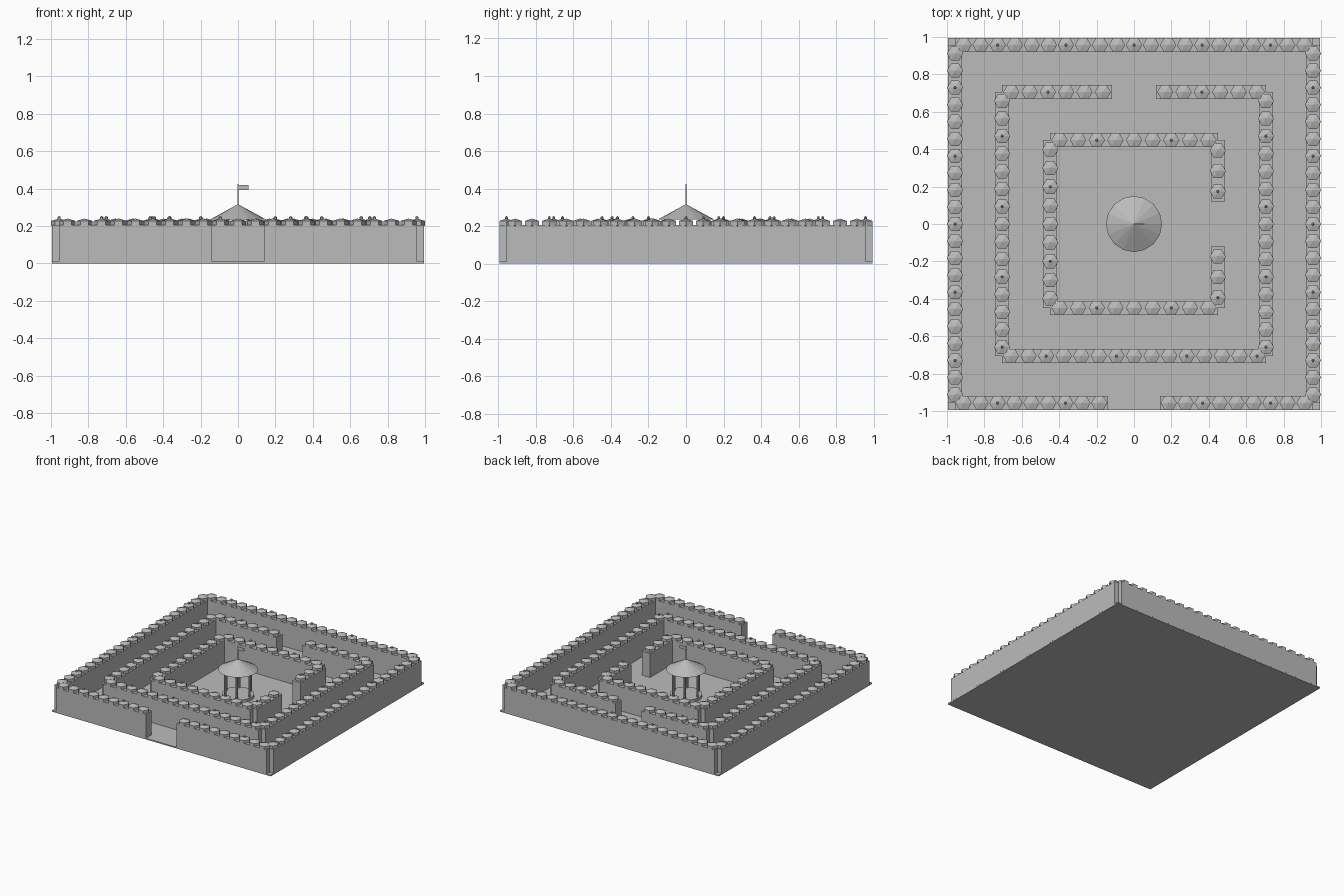
import bpy
import bmesh
from math import sin, cos, pi
from mathutils import Vector

old = bpy.data.objects.get("Cube")
if old:
    bpy.data.objects.remove(old, do_unlink=True)

stone = bpy.data.materials.new("plain_grey")
stone.use_nodes = True
stone.diffuse_color = (0.5, 0.5, 0.5, 1)
stone.node_tree.nodes["Principled BSDF"].inputs["Base Color"].default_value = (0.5, 0.5, 0.5, 1)

FLOOR, WALL_TOP, THICK = 0.01, 0.206, 0.075


def finish(name, bm):
    bmesh.ops.recalc_face_normals(bm, faces=bm.faces)
    mesh = bpy.data.meshes.new(name)
    bm.to_mesh(mesh)
    bm.free()
    mesh.materials.append(stone)
    obj = bpy.data.objects.new(name, mesh)
    bpy.context.collection.objects.link(obj)
    return obj


def add_box(bm, low, high):
    low, high = Vector(low), Vector(high)
    new = bmesh.ops.create_cube(bm, size=1)["verts"]
    bmesh.ops.scale(bm, vec=high - low, verts=new)
    bmesh.ops.translate(bm, vec=(low + high) / 2, verts=new)


def add_turned(bm, profile, sides, x=0, y=0):
    """Turn (radius, z) points about a vertical axis; zero radius makes a pole."""
    rings = []
    for r, z in profile:
        count = sides if r > 0 else 1
        rings.append([bm.verts.new((x + r * cos(2 * pi * i / sides),
                                    y + r * sin(2 * pi * i / sides), z))
                      for i in range(count)])
    for a, b in zip(rings, rings[1:]):
        for i in range(sides):
            j = (i + 1) % sides
            corners = [a[i % len(a)], a[j % len(a)], b[j % len(b)], b[i % len(b)]]
            bm.faces.new(list(dict.fromkeys(corners)))
    for ring in (rings[0], rings[-1]):
        if len(ring) > 1:
            bm.faces.new(ring)


def hedge(name, start, end):
    """A straight wall with a row of faceted bushes and a bud on every fourth."""
    a, b = Vector(start), Vector(end)
    run = b - a
    across = Vector((abs(run.y), abs(run.x))).normalized() * THICK / 2
    low = Vector((min(a.x, b.x), min(a.y, b.y))) - across
    high = Vector((max(a.x, b.x), max(a.y, b.y))) + across
    bm = bmesh.new()
    add_box(bm, (*low, FLOOR), (*high, WALL_TOP))
    finish(name + "_wall", bm)

    bushes, buds = bmesh.new(), bmesh.new()
    count = int(run.length / 0.09 + 0.01)
    for i in range(count):
        p = a + run * (i + 0.5) / count
        add_turned(bushes, [(0, 0.19), (0.0433, 0.2025), (0.0433, 0.2275), (0, 0.24)],
                   6, p.x, p.y)
        if i % 4 == 2:
            add_turned(buds, [(0, 0.233), (0.009, 0.239), (0.009, 0.248), (0, 0.254)],
                       6, p.x, p.y)
    finish(name + "_bushes", bushes)
    finish(name + "_buds", buds)


# Ground slab
slab = bmesh.new()
add_box(slab, (-0.994, -0.994, 0), (0.994, 0.994, FLOOR))
finish("ground_slab", slab)

# Three square rings of hedge, each with one opening
rings = [("outer", 0.9567, "front", 0.14),
         ("middle", 0.705, "back", 0.118),
         ("inner", 0.448, "left", 0.12)]
for ring, s, open_side, gap in rings:
    sides = {"front": ((-s, -s), (s, -s)), "back": ((-s, s), (s, s)),
             "right": ((-s, s), (-s, -s)), "left": ((s, s), (s, -s))}
    for side, (p, q) in sides.items():
        name = f"{ring}_{side}"
        if side != open_side:
            hedge(name, p, q)
            continue
        p, q = Vector(p), Vector(q)
        step = (q - p).normalized() * gap
        middle = (p + q) / 2
        hedge(name + "_first", p, middle - step)
        hedge(name + "_second", middle + step, q)

# Central pavilion
base = bmesh.new()
add_turned(base, [(0.12, FLOOR), (0.12, 0.035)], 16)
finish("pavilion_base", base)

columns = bmesh.new()
for i in range(6):
    angle = i * pi / 3
    add_turned(columns, [(0.008, 0.035), (0.008, 0.24)], 8,
               0.105 * cos(angle), 0.105 * sin(angle))
finish("pavilion_columns", columns)

roof = bmesh.new()
add_turned(roof, [(0.15, 0.235), (0, 0.317)], 16)
finish("pavilion_roof", roof)

# Flag on the roof
pole = bmesh.new()
add_turned(pole, [(0.003, 0.3), (0.003, 0.425)], 6)
finish("flag_pole", pole)
flag = bmesh.new()
add_box(flag, (0, -0.0015, 0.393), (0.056, 0.0015, 0.42))
finish("flag", flag)
